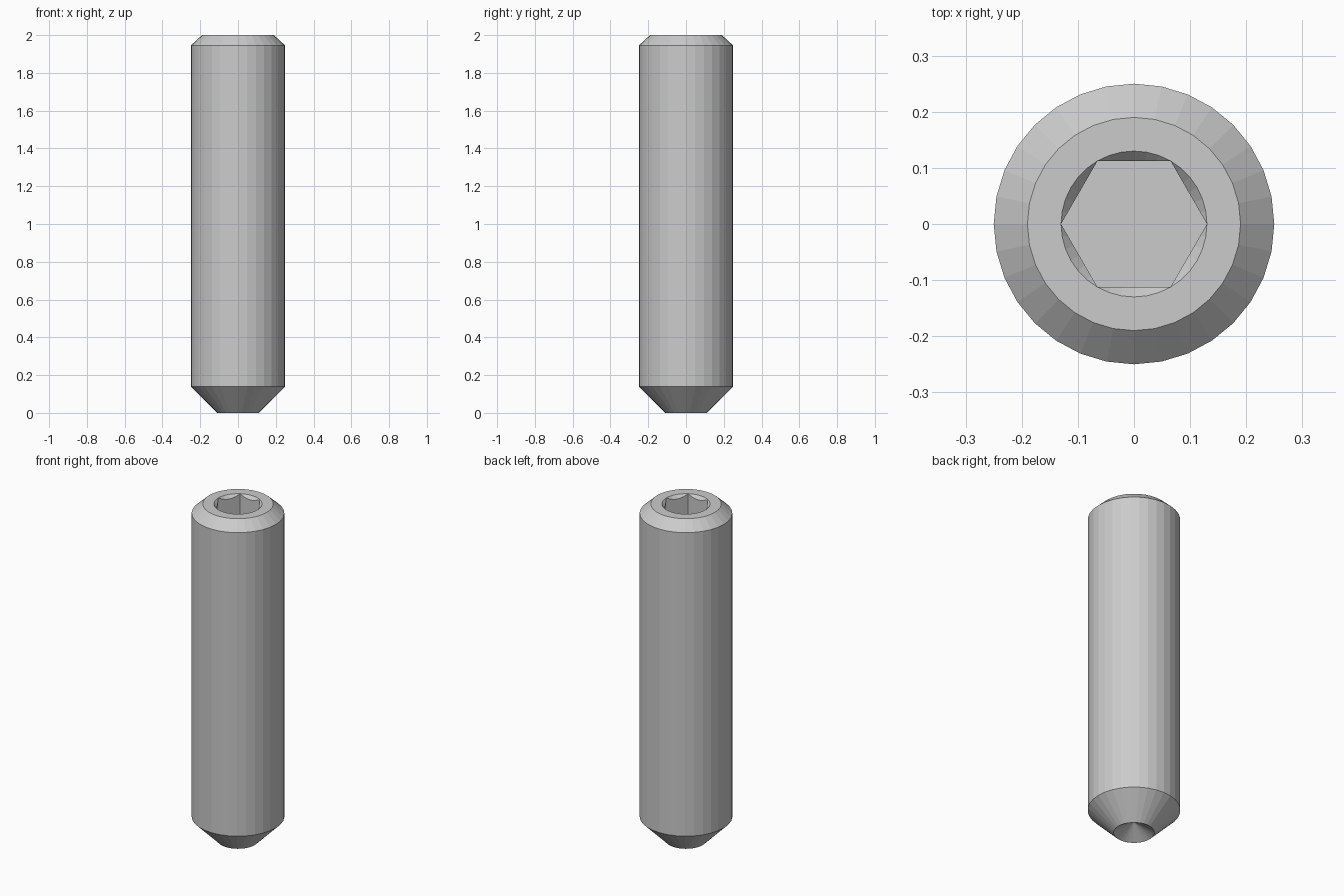
import bpy, bmesh
from math import cos, sin, pi

if "Cube" in bpy.data.objects:
    bpy.data.objects.remove(bpy.data.objects["Cube"])

SIDES = 32          # facets around the body
PER_FLAT = 6        # arc steps along each flat of the hex socket
HEX_R = 0.13        # socket corner radius
APOTHEM = HEX_R * cos(pi / 6)
SOCKET_DEPTH = 0.3

bm = bmesh.new()


def ring(r, z, n=SIDES):
    return [bm.verts.new((r * cos(2 * pi * i / n), r * sin(2 * pi * i / n), z))
            for i in range(n)]


def skin(a, b):
    n = len(a)
    for i in range(n):
        j = (i + 1) % n
        bm.faces.new((a[i], a[j], b[j], b[i]))


# Body: bottom chamfer, shaft, top chamfer
rings = [ring(r, z) for r, z in ((0.11, 0), (0.25, 0.14), (0.25, 1.945), (0.19, 2))]
for lower, upper in zip(rings, rings[1:]):
    skin(lower, upper)

# Conical cup in the point
apex = bm.verts.new((0, 0, 0.065))
for i in range(SIDES):
    bm.faces.new((rings[0][(i + 1) % SIDES], rings[0][i], apex))

# Socket: round rim, countersink running into the hex flats
count = 6 * PER_FLAT
rim = ring(HEX_R, 2, count)
scallop = []
for i in range(count):
    if i % PER_FLAT == 0:
        scallop.append(rim[i])      # hex corners touch the rim
        continue
    a = 2 * pi * i / count
    r = APOTHEM / cos(a % (pi / 3) - pi / 6)
    scallop.append(bm.verts.new((r * cos(a), r * sin(a), 2 - 1.1 * (HEX_R - r))))
floor = ring(HEX_R, 2 - SOCKET_DEPTH, 6)
for k in range(6):
    idx = [(k * PER_FLAT + s) % count for s in range(PER_FLAT + 1)]
    for i, j in zip(idx, idx[1:]):
        quad = [rim[i], rim[j], scallop[j], scallop[i]]
        bm.faces.new(list(dict.fromkeys(quad)))
    # flat hex wall below the scallop
    bm.faces.new([scallop[i] for i in idx] + [floor[(k + 1) % 6], floor[k]])
bm.faces.new(floor)

# Flat top ring between chamfer and socket rim
open_edges = [e for e in bm.edges if e.is_boundary]
bmesh.ops.triangle_fill(bm, edges=open_edges, use_beauty=True, normal=(0, 0, 1))
bmesh.ops.recalc_face_normals(bm, faces=bm.faces[:])

mesh = bpy.data.meshes.new("set_screw")
bm.to_mesh(mesh)
bm.free()
screw = bpy.data.objects.new("set_screw", mesh)
bpy.context.collection.objects.link(screw)
